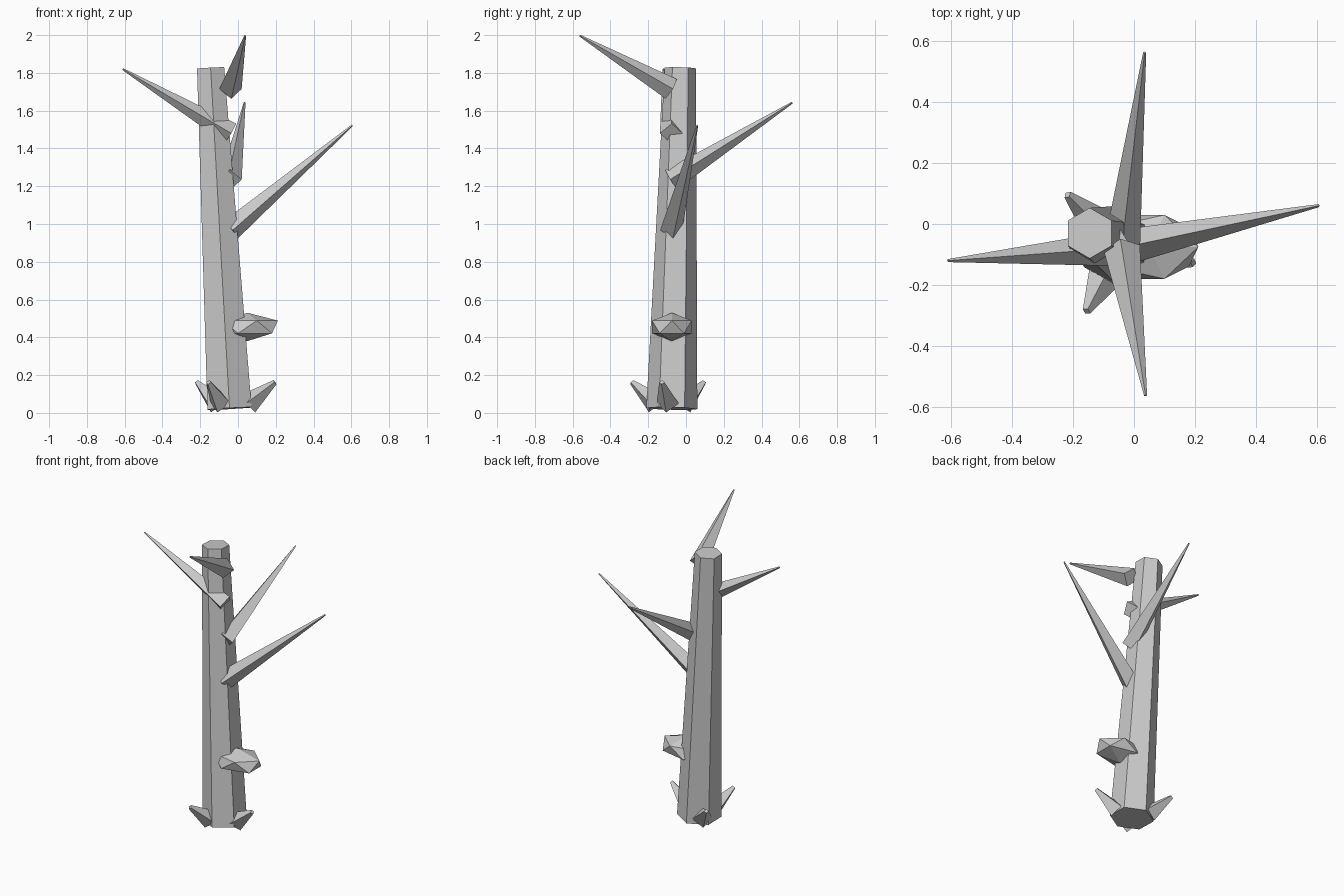
import bpy, bmesh
from math import cos, sin, tau
from mathutils import Vector

default = bpy.data.objects.get("Cube")
if default:
    bpy.data.objects.remove(default, do_unlink=True)

GREY = (0.6, 0.6, 0.6, 1)
bark = bpy.data.materials.new("grey_bark")
bark.use_nodes = True
bark.diffuse_color = GREY
bark.node_tree.nodes["Principled BSDF"].inputs["Base Color"].default_value = GREY


def add_object(name, bm):
    bmesh.ops.recalc_face_normals(bm, faces=bm.faces)
    mesh = bpy.data.meshes.new(name)
    bm.to_mesh(mesh)
    bm.free()
    mesh.materials.append(bark)
    obj = bpy.data.objects.new(name, mesh)
    bpy.context.collection.objects.link(obj)
    return obj


def tapered(name, start, end, r_start, r_end, sides=4, corner=(0, 0, 1)):
    """Capped tapered prism between two points, first corner facing `corner`."""
    start, end, corner = Vector(start), Vector(end), Vector(corner)
    axis = (end - start).normalized()
    u = (corner - axis * corner.dot(axis)).normalized()
    v = axis.cross(u)
    bm = bmesh.new()
    rings = []
    for centre, r in ((start, r_start), (end, r_end)):
        rings.append([bm.verts.new(centre + r * (u * cos(tau * i / sides) + v * sin(tau * i / sides)))
                      for i in range(sides)])
    low, high = rings
    for i in range(sides):
        j = (i + 1) % sides
        bm.faces.new((low[i], low[j], high[j], high[i]))
    bm.faces.new(low)
    bm.faces.new(high)
    return add_object(name, bm)


# Leaning six-sided trunk
tapered("trunk", (-0.045, -0.075, 0.023), (-0.145, -0.03, 1.826), 0.135, 0.083, 6, (0, -1, 0))

# Bare pointed branches: base height and tip
BRANCHES = {
    "right_side_branch": (1.48, (-0.61, -0.12, 1.82)),
    "left_side_branch": (0.968, (0.605, 0.06, 1.522)),
    "back_branch": (1.235, (0.035, 0.562, 1.642)),
    "front_branch": (1.715, (0.038, -0.562, 1.997)),
}
for name, (height, tip) in BRANCHES.items():
    tapered(name, (-0.04, -0.078, height), tip, 0.06, 0.005)

# Stubby roots flaring up around the foot
ROOTS = {"left_root": (0.25, -0.055), "front_root": (-0.115, -0.22), "back_root": (-0.18, 0.178)}
for name, (dx, dy) in ROOTS.items():
    foot = Vector((-0.045, -0.075, 0))
    out = Vector((dx, dy, 0))
    tapered(name, foot + out * 0.4 + Vector((0, 0, 0.05)),
            foot + out * 0.96 + Vector((0, 0, 0.162)), 0.06, 0.014)

# Flattened faceted burl on the side of the trunk
bm = bmesh.new()
bmesh.ops.create_icosphere(bm, subdivisions=1, radius=1)
bmesh.ops.scale(bm, vec=(0.18, 0.123, 0.075), verts=bm.verts)
bmesh.ops.translate(bm, vec=(0.05, -0.075, 0.455), verts=bm.verts)
add_object("burl", bm)
